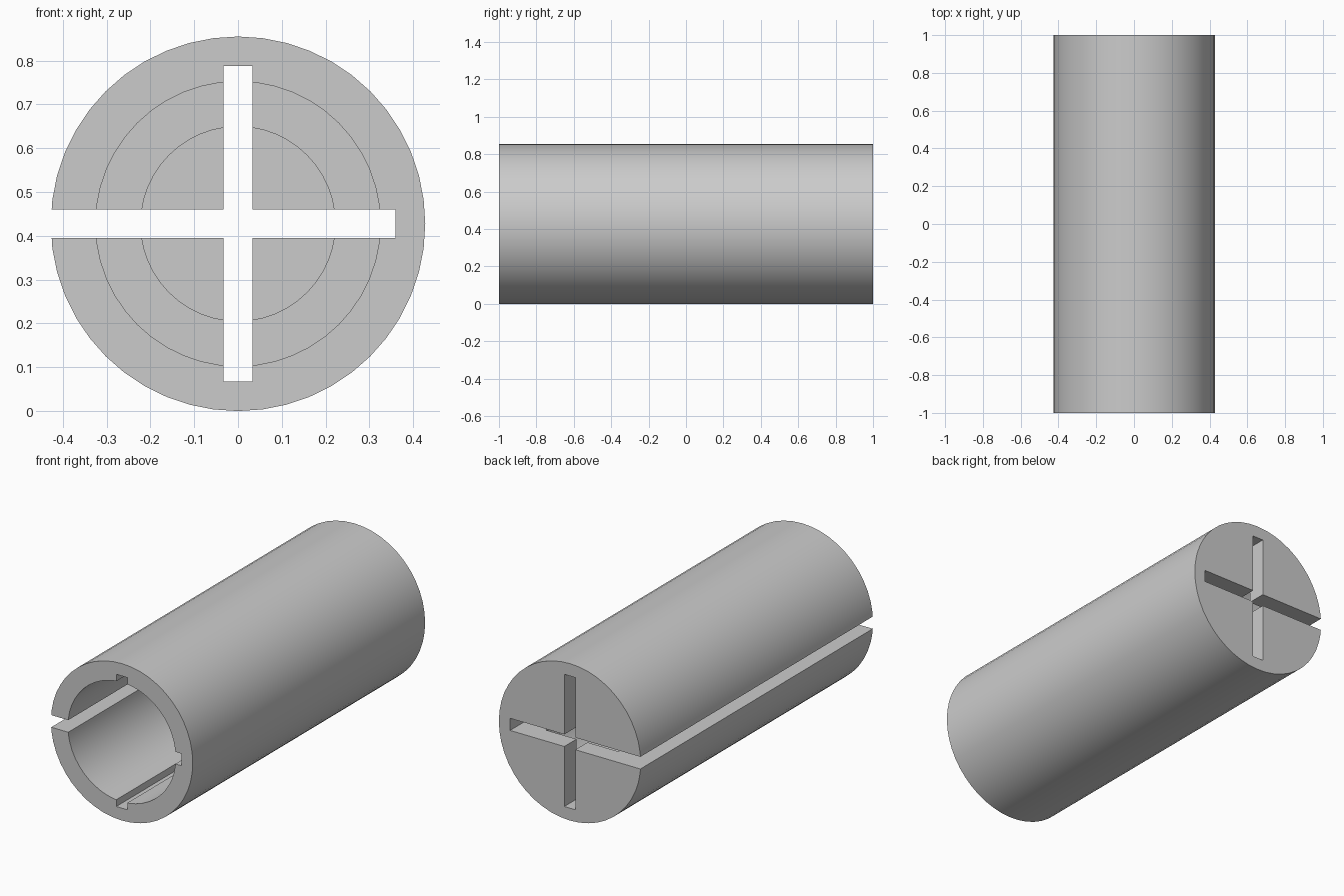
import bpy
import math

if "Cube" in bpy.data.objects:
    bpy.data.objects.remove(bpy.data.objects["Cube"], do_unlink=True)

RADIUS = 0.4275      # outer radius, also the height of the axis
BORE = 0.325         # wide bore, open at the front
NECK = 0.222         # narrow bore behind the wide one
SLOT = 0.066         # slot width
REACH = 0.36         # how far closed slots reach from the axis
BACK_WALL = 0.105    # thickness of the slotted back wall
STEP_Y = 0.795       # where the wide bore ends


def rod(name, radius, y0, y1):
    """Cylinder along y between y0 and y1."""
    bpy.ops.mesh.primitive_cylinder_add(
        vertices=48, radius=radius, depth=y1 - y0,
        location=(0, (y0 + y1) / 2, RADIUS), rotation=(math.pi / 2, 0, 0))
    bpy.context.object.name = name
    return bpy.context.object


def slot_box(name, x0, x1, z0, z1):
    """Box running past both ends of the tube, measured from its axis."""
    bpy.ops.mesh.primitive_cube_add(
        size=1, location=((x0 + x1) / 2, 0, RADIUS + (z0 + z1) / 2))
    box = bpy.context.object
    box.name = name
    box.scale = (x1 - x0, 2.4, z1 - z0)
    return box


# Outer body
tube = rod("slotted_tube", RADIUS, -1, 1)

# Stepped bore and crossed slots; the slot on the -x side is open
cutters = [
    rod("wide_bore_cutter", BORE, -1.2, STEP_Y),
    rod("narrow_bore_cutter", NECK, -1.1, 1 - BACK_WALL),
    slot_box("upright_slot_cutter", -SLOT / 2, SLOT / 2, -REACH, REACH),
    slot_box("level_slot_cutter", -0.6, REACH, -SLOT / 2, SLOT / 2),
]
bpy.ops.object.select_all(action='DESELECT')
tube.select_set(True)
bpy.context.view_layer.objects.active = tube
for cutter in cutters:
    cutter.hide_render = True
    mod = tube.modifiers.new(cutter.name, 'BOOLEAN')
    mod.operation = 'DIFFERENCE'
    mod.solver = 'EXACT'
    mod.object = cutter
    bpy.ops.object.modifier_apply(modifier=mod.name)
for cutter in cutters:
    bpy.data.objects.remove(cutter, do_unlink=True)

# Plain grey finish, rounded sides smooth and edges sharp
grey = bpy.data.materials.new("plain_grey")
grey.use_nodes = True
colour = (0.6, 0.6, 0.6, 1)
grey.diffuse_color = colour
grey.node_tree.nodes["Principled BSDF"].inputs["Base Color"].default_value = colour
tube.data.materials.clear()
tube.data.materials.append(grey)
bpy.ops.object.shade_smooth_by_angle(angle=math.radians(30))
